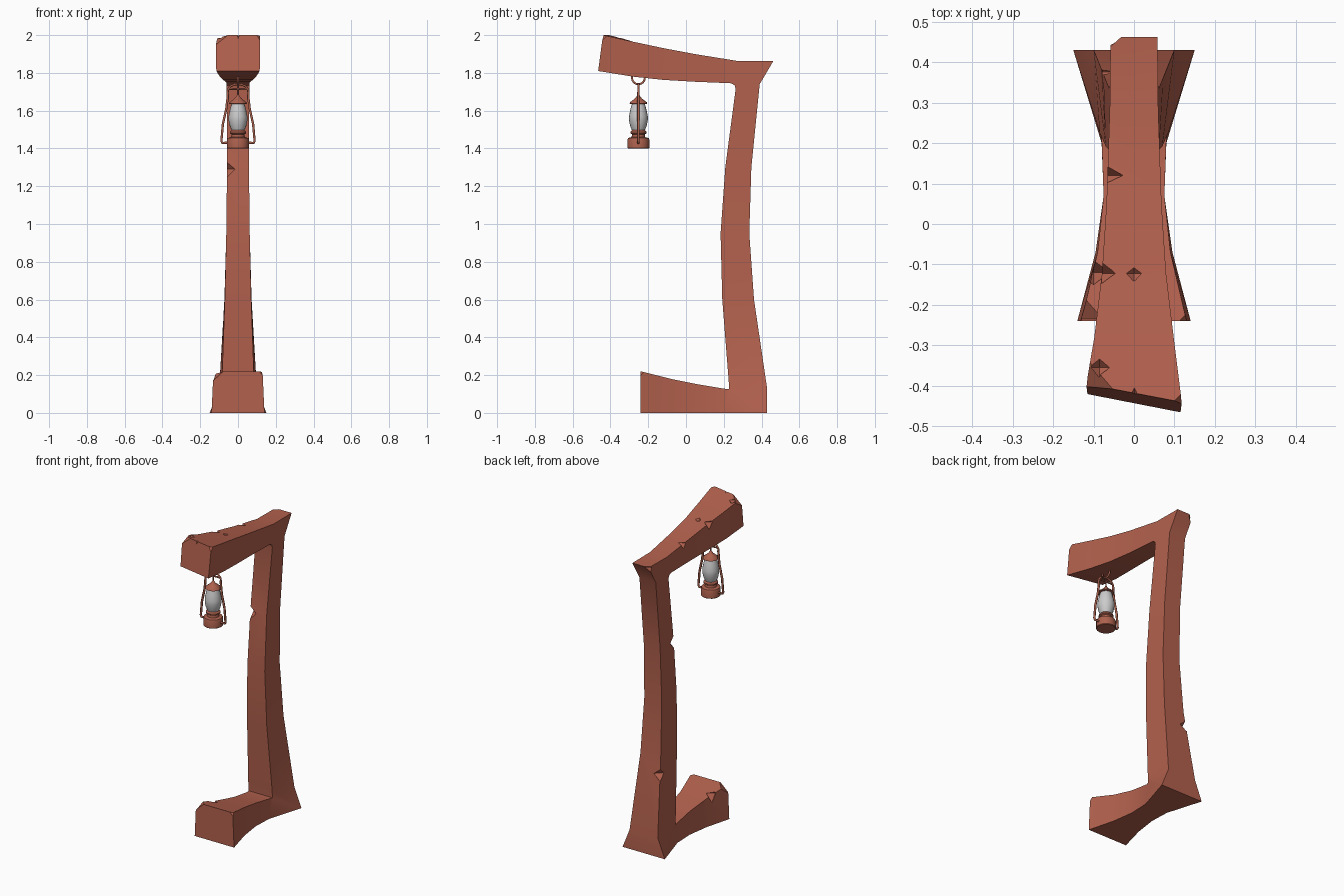
import bpy, bmesh, math
from mathutils import Vector

if "Cube" in bpy.data.objects:
    bpy.data.objects.remove(bpy.data.objects["Cube"])


def material(name, rgb):
    m = bpy.data.materials.new(name)
    m.diffuse_color = (*rgb, 1)
    m.use_nodes = True
    m.node_tree.nodes["Principled BSDF"].inputs["Base Color"].default_value = m.diffuse_color
    return m


WOOD = material("wood", (0.45, 0.12, 0.075))
METAL = material("metal", (0.42, 0.12, 0.075))


def make(name, bm, mat, angle=30):
    bmesh.ops.recalc_face_normals(bm, faces=bm.faces)
    me = bpy.data.meshes.new(name)
    bm.to_mesh(me)
    bm.free()
    ob = bpy.data.objects.new(name, me)
    bpy.context.collection.objects.link(ob)
    if mat:
        me.materials.append(mat)
    select(ob)
    bpy.ops.object.shade_smooth_by_angle(angle=math.radians(angle))
    return ob


def select(ob):
    bpy.ops.object.select_all(action='DESELECT')
    ob.select_set(True)
    bpy.context.view_layer.objects.active = ob


# wooden post: stations (outer y, z, half width, inner y, z, half width)
# running from foot tip, up the pillar, to the arm tip
stations = [
    (-0.24, 0, 0.14, -0.24, 0.22, 0.13),
    (-0.07, 0, 0.095, -0.07, 0.178, 0.09),
    (0.07, 0, 0.075, 0.07, 0.15, 0.075),
    (0.20, 0, 0.08, 0.21, 0.127, 0.08),
    (0.43, 0, 0.15, 0.228, 0.127, 0.085),
    (0.43, 0.125, 0.10, 0.226, 0.17, 0.085),
    (0.36, 0.60, 0.072, 0.192, 0.60, 0.07),
    (0.335, 0.95, 0.062, 0.183, 0.95, 0.062),
    (0.346, 1.30, 0.058, 0.208, 1.30, 0.058),
    (0.39, 1.74, 0.058, 0.263, 1.715, 0.06),
    (0.462, 1.862, 0.058, 0.258, 1.733, 0.06),
    (0.28, 1.862, 0.06, 0.24, 1.745, 0.06),
    (0.05, 1.899, 0.068, 0.05, 1.753, 0.066),
    (-0.12, 1.931, 0.079, -0.12, 1.763, 0.078),
    (-0.28, 1.965, 0.098, -0.28, 1.78, 0.096),
    (-0.44, 2.0, 0.118, -0.465, 1.81, 0.115),
]
bm = bmesh.new()
rings = []
for i, (yo, zo, wo, yi, zi, wi) in enumerate(stations):
    skew = 0.045 if i == len(stations) - 1 else 0
    rings.append([bm.verts.new(p) for p in (
        (-wo, yo + skew, zo), (wo, yo, zo), (wi, yi, zi), (-wi, yi + skew, zi))])
for a, b in zip(rings, rings[1:]):
    for k in range(4):
        bm.faces.new((a[k], a[(k + 1) % 4], b[(k + 1) % 4], b[k]))
bm.faces.new(rings[0])
bm.faces.new(rings[-1])
post = make("wooden_post", bm, WOOD)

# chips and notches: centre and reach of each octahedral cutter
chips = [
    ((-0.13, -0.43, 2.0), (0.09, 0.16, 0.075)),
    ((0.125, -0.455, 2.0), (0.04, 0.05, 0.05)),
    ((0.001, -0.44, 2.0), (0.014, 0.04, 0.035)),
    ((-0.085, -0.355, 1.985), (0.025, 0.025, 0.025)),
    ((0.0, -0.122, 1.935), (0.022, 0.02, 0.022)),
    ((-0.08, -0.122, 1.93), (0.035, 0.03, 0.04)),
    ((-0.066, 0.12, 1.885), (0.042, 0.022, 0.03)),
    ((-0.062, 0.475, 1.85), (0.05, 0.045, 0.12)),
    ((-0.06, 0.206, 1.29), (0.045, 0.04, 0.045)),
    ((-0.078, 0.375, 0.50), (0.045, 0.045, 0.04)),
    ((-0.13, -0.235, 0.22), (0.055, 0.09, 0.05)),
    ((-0.10, -0.12, 0.19), (0.04, 0.035, 0.05)),
    ((0.134, -0.245, 0.225), (0.03, 0.04, 0.035)),
]
for c, s in chips:
    bm = bmesh.new()
    pts = []
    for ax in range(3):
        for sg in (-1, 1):
            p = Vector(c)
            p[ax] += sg * s[ax]
            pts.append(bm.verts.new(p))
    bmesh.ops.convex_hull(bm, input=pts)
    cutter = make("chip_cutter", bm, WOOD)
    cutter.hide_render = True
    mod = post.modifiers.new("chip", 'BOOLEAN')
    mod.operation = 'DIFFERENCE'
    mod.solver = 'EXACT'
    mod.object = cutter
    select(post)
    bpy.ops.object.modifier_move_to_index(modifier=mod.name, index=0)
    bpy.ops.object.modifier_apply(modifier=mod.name)
    bpy.data.objects.remove(cutter)
select(post)
bpy.ops.object.shade_smooth_by_angle(angle=math.radians(30))

# lantern
LY = -0.252


def lathe(name, profile, mat, n=16, angle=40):
    bm = bmesh.new()
    rs = [[bm.verts.new((r * math.cos(2 * math.pi * k / n),
                         LY + r * math.sin(2 * math.pi * k / n), z))
           for k in range(n)] for r, z in profile]
    for a, b in zip(rs, rs[1:]):
        for k in range(n):
            bm.faces.new((a[k], a[(k + 1) % n], b[(k + 1) % n], b[k]))
    bm.faces.new(rs[0])
    bm.faces.new(rs[-1])
    return make(name, bm, mat, angle)


def tube(name, pts, r, cyclic=False):
    cu = bpy.data.curves.new(name, 'CURVE')
    cu.dimensions = '3D'
    cu.bevel_depth = r
    cu.bevel_resolution = 1
    cu.use_fill_caps = True
    sp = cu.splines.new('POLY')
    sp.points.add(len(pts) - 1)
    for q, p in zip(sp.points, pts):
        q.co = (*p, 1)
    sp.use_cyclic_u = cyclic
    cu.materials.append(METAL)
    ob = bpy.data.objects.new(name, cu)
    bpy.context.collection.objects.link(ob)


lathe("lantern_base", [(0.055, 1.40), (0.058, 1.403), (0.058, 1.447), (0.055, 1.455),
                       (0.036, 1.46), (0.034, 1.475), (0.043, 1.48), (0.043, 1.488),
                       (0.034, 1.497)], METAL)
lathe("lantern_glass", [(0.034, 1.495), (0.044, 1.52), (0.05, 1.55), (0.05, 1.57),
                        (0.043, 1.605), (0.033, 1.64)], None, angle=60)
lathe("lantern_cap", [(0.034, 1.635), (0.047, 1.637), (0.045, 1.644), (0.024, 1.66),
                      (0.018, 1.665), (0.01, 1.675), (0.004, 1.685)], METAL)

# side tubes, carrying wire and hanging ring
for side, s in (("left", -1), ("right", 1)):
    tube("lantern_tube_" + side, [(s * x, LY, z) for x, z in (
        (0.05, 1.43), (0.083, 1.43), (0.088, 1.44), (0.08, 1.53),
        (0.062, 1.61), (0.056, 1.66), (0.054, 1.70))], 0.007)
tube("lantern_handle", [(x, LY, z) for x, z in (
    (-0.054, 1.66), (-0.054, 1.71), (-0.04, 1.73), (-0.015, 1.74),
    (0.015, 1.74), (0.04, 1.73), (0.054, 1.71), (0.054, 1.66))], 0.006)
tube("lantern_crossbar", [(-0.054, LY, 1.715), (0.054, LY, 1.715)], 0.005)
tube("lantern_stem", [(0, LY, 1.68), (0, LY, 1.74)], 0.004)
tube("hanging_ring", [(0, LY + 0.034 * math.cos(a), 1.774 + 0.034 * math.sin(a))
                      for a in (2 * math.pi * k / 16 for k in range(16))], 0.006, True)
